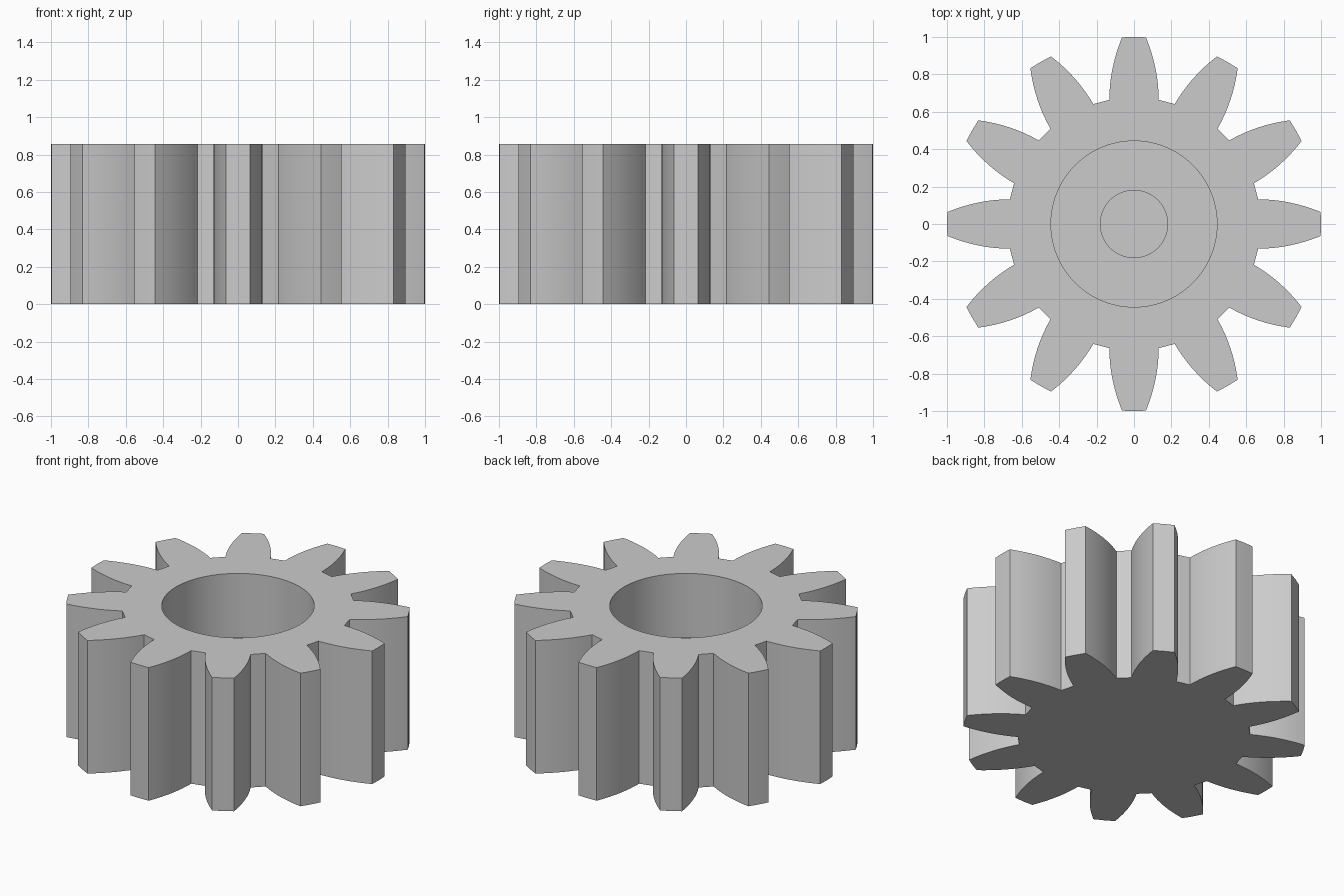
import bpy
import bmesh
from math import radians
from mathutils import Matrix, Vector

cube = bpy.data.objects.get("Cube")
if cube:
    bpy.data.objects.remove(cube, do_unlink=True)

HEIGHT = 0.855
TEETH = 12
ROOT_Y, TIP_Y = 0.664, 0.998
ROOT_HALF, TIP_HALF = 0.132, 0.064
STEPS = 8

# Material
grey = bpy.data.materials.new("plain grey")
grey.use_nodes = True
colour = (0.6, 0.6, 0.6, 1)
grey.diffuse_color = colour
grey.node_tree.nodes["Principled BSDF"].inputs["Base Color"].default_value = colour


def tooth_profile():
    """Bulged flank, slightly crowned tip, mirrored flank."""
    flank = []
    for i in range(STEPS + 1):
        t = i / STEPS
        flank.append(Vector((ROOT_HALF + (TIP_HALF - ROOT_HALF) * t * t,
                             ROOT_Y + (TIP_Y - ROOT_Y) * t, 0)))
    mirrored = [Vector((-p.x, p.y, 0)) for p in reversed(flank)]
    return flank + [Vector((0, 1, 0))] + mirrored


def cutter(name, radius, floor):
    """Cylinder that removes everything above the floor height."""
    top = HEIGHT + 0.1
    bpy.ops.mesh.primitive_cylinder_add(vertices=96, radius=radius, depth=top - floor,
                                        location=(0, 0, (top + floor) / 2))
    obj = bpy.context.object
    obj.name = name
    obj.hide_render = True
    obj.data.materials.append(grey)
    return obj


# Toothed body, extruded from the repeated tooth profile
bm = bmesh.new()
outline = []
for k in range(TEETH):
    turn = Matrix.Rotation(radians(360 / TEETH * k), 4, "Z")
    outline += [bm.verts.new(turn @ p) for p in tooth_profile()]
base = bm.faces.new(outline)
walls = bmesh.ops.extrude_face_region(bm, geom=[base])
bmesh.ops.translate(bm, vec=(0, 0, HEIGHT),
                    verts=[v for v in walls["geom"] if isinstance(v, bmesh.types.BMVert)])
bmesh.ops.recalc_face_normals(bm, faces=bm.faces)
mesh = bpy.data.meshes.new("gear_body")
bm.to_mesh(mesh)
bm.free()
mesh.materials.append(grey)
gear = bpy.data.objects.new("gear_body", mesh)
bpy.context.collection.objects.link(gear)

# Wide blind bore with a narrower blind shaft hole in its floor
for name, radius, floor in (("bore_cutter", 0.444, HEIGHT - 0.413),
                            ("shaft_hole_cutter", 0.18, 0.2)):
    tool = cutter(name, radius, floor)
    cut = gear.modifiers.new(name, "BOOLEAN")
    cut.operation = "DIFFERENCE"
    cut.solver = "EXACT"
    cut.object = tool
    bpy.ops.object.select_all(action="DESELECT")
    gear.select_set(True)
    bpy.context.view_layer.objects.active = gear
    bpy.ops.object.modifier_apply(modifier=name)
    bpy.data.objects.remove(tool, do_unlink=True)

bpy.ops.object.shade_smooth_by_angle(angle=radians(25))
